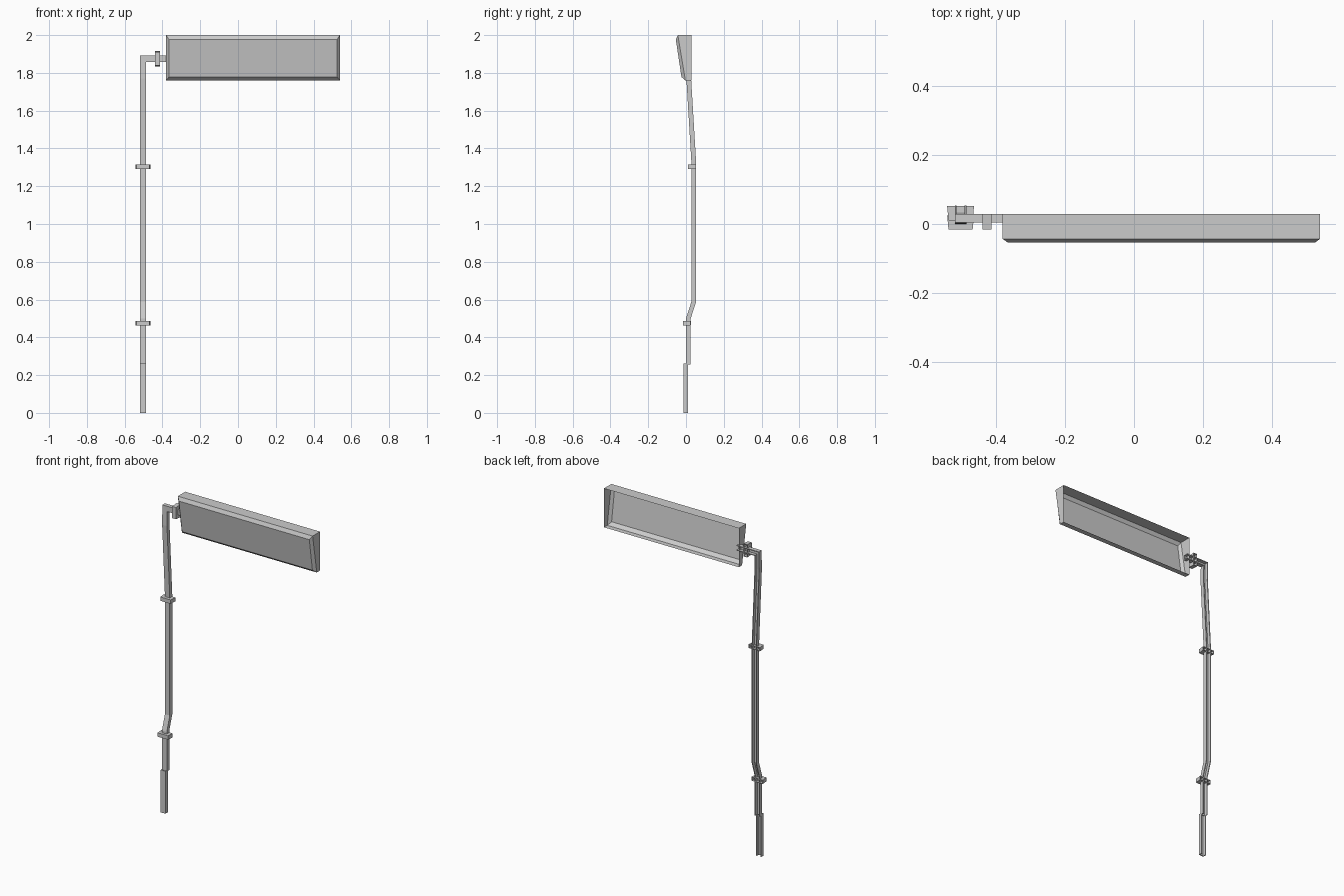
import bpy, bmesh
from mathutils import Vector

if "Cube" in bpy.data.objects:
    bpy.data.objects.remove(bpy.data.objects["Cube"])


def make_object(name, rings, cap_first=False, cap_last=False):
    """Skin a list of equal-length closed rings of points."""
    bm = bmesh.new()
    rows = [[bm.verts.new(p) for p in r] for r in rings]
    n = len(rows[0])
    for a, b in zip(rows, rows[1:]):
        for i in range(n):
            j = (i + 1) % n
            bm.faces.new((a[i], a[j], b[j], b[i]))
    if cap_first:
        bm.faces.new(rows[0][::-1])
    if cap_last:
        bm.faces.new(rows[-1])
    bmesh.ops.recalc_face_normals(bm, faces=bm.faces)
    me = bpy.data.meshes.new(name)
    bm.to_mesh(me)
    bm.free()
    ob = bpy.data.objects.new(name, me)
    bpy.context.collection.objects.link(ob)
    return ob


def channel(name, stations, half=0.0165, depth=0.025, wall=0.005):
    """U-channel, open at the back; stations are (x, front y, z, width axis)."""
    k = half - wall
    profile = [(-half, 0), (half, 0), (half, depth), (k, depth),
               (k, wall), (-k, wall), (-k, depth), (-half, depth)]
    rings = [[Vector((x, y + d, z)) + Vector(axis) * w for w, d in profile]
             for x, y, z, axis in stations]
    return make_object(name, rings, True, True)


def rect(x0, x1, z0, z1, y_bottom, y_top):
    return [(x0, y_bottom, z0), (x1, y_bottom, z0), (x1, y_top, z1), (x0, y_top, z1)]


def bracket(name, x, y0, y1, z, hx, hz):
    """Tapered clamp, hollow and open at the back."""
    tx, tz = (0.004, 0) if hx > hz else (0, 0.004)
    front = rect(x - hx + tx, x + hx - tx, z - hz + tz, z + hz - tz, y0, y0)
    back = rect(x - hx, x + hx, z - hz, z + hz, y1, y1)
    ob = make_object(name, [front, back], cap_first=True)
    mod = ob.modifiers.new("wall", 'SOLIDIFY')
    mod.thickness = 0.004
    mod.offset = -1


PX, AZ = -0.503, 1.875          # pole and arm centre lines
X, DOWN, MITRE = (1, 0, 0), (0, 0, -1), (1, 0, -1)

# Ground stake
channel("stake", [(PX, -0.013, 0, X), (PX, -0.013, 0.262, X)], depth=0.023)

# Cranked pole with the arm turned to the sign
channel("pole_and_arm", [
    (PX, 0.0, 0.255, X), (PX, 0.0, 0.50, X), (PX, 0.029, 0.59, X),
    (PX, 0.029, 1.32, X), (PX, 0.002, 1.77, X),
    (PX, 0.004, AZ, MITRE), (-0.365, 0.004, AZ, DOWN)])

# Clamps on the pole and arm
bracket("lower_clamp", PX, -0.016, 0.025, 0.475, 0.039, 0.012)
bracket("upper_clamp", PX, 0.010, 0.052, 1.304, 0.039, 0.012)
bracket("arm_clamp", -0.426, -0.016, 0.029, AZ, 0.013, 0.040)

# Sign panel: leaning front with a chamfered edge, open at the back
make_object("sign_panel", [
    rect(-0.381, 0.54, 1.76, 2.0, 0.029, 0.029),
    rect(-0.381, 0.54, 1.76, 2.0, -0.003, -0.043),
    rect(-0.366, 0.525, 1.778, 1.978, -0.024, -0.054)], cap_last=True)
